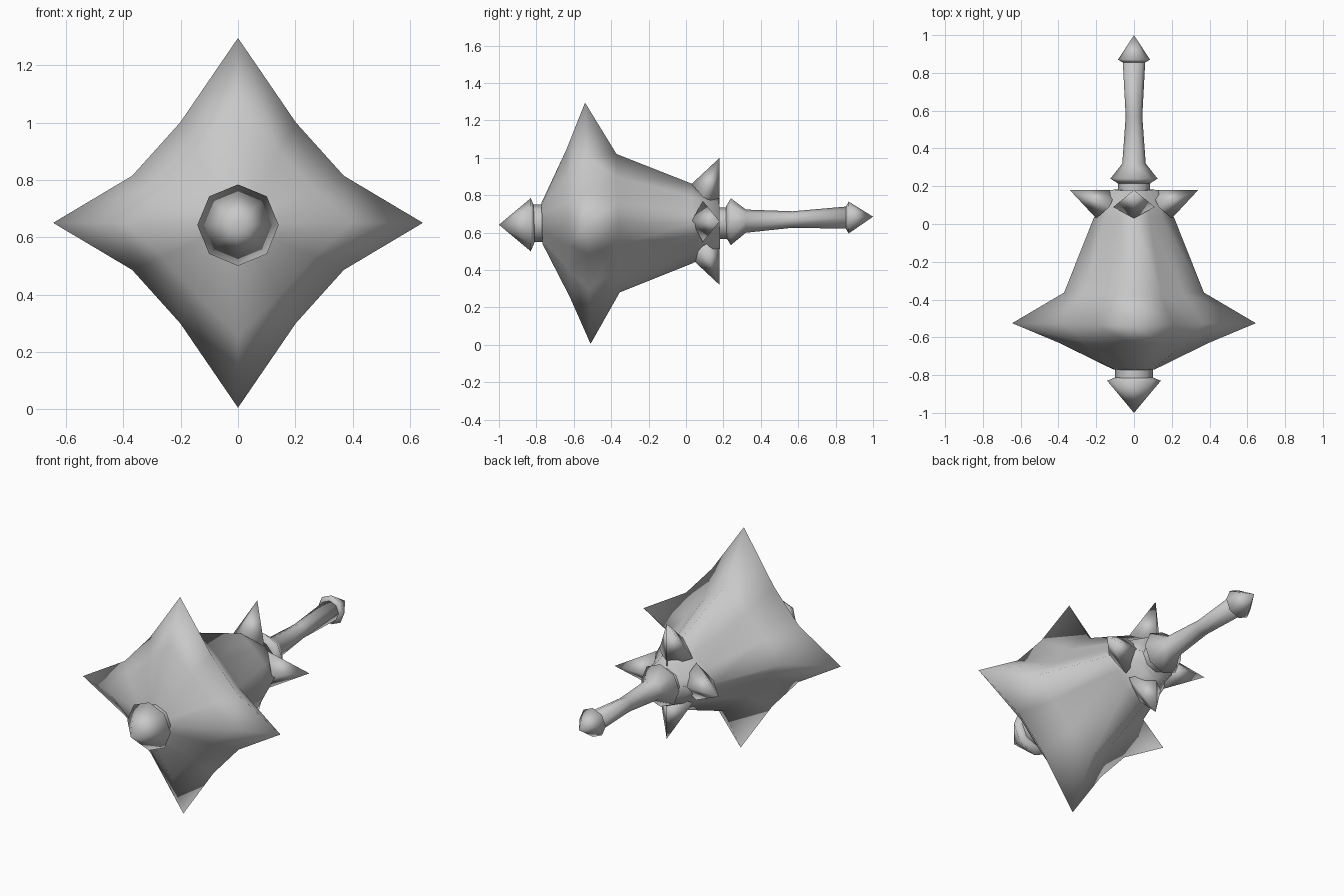
import bpy, bmesh
from math import sin, cos, radians
from mathutils import Vector

old = bpy.data.objects.get("Cube")
if old:
    bpy.data.objects.remove(old, do_unlink=True)

grey = bpy.data.materials.new("plain grey")
grey.use_nodes = True
COLOR = (0.58, 0.58, 0.58, 1)
grey.diffuse_color = COLOR
grey.node_tree.nodes["Principled BSDF"].inputs["Base Color"].default_value = COLOR

AXIS_Z = 0.65
EVEN = [45 * i for i in range(8)]
# Four ridges on the axes, with two points between each pair
RIDGED = [0, 24, 60, 90, 120, 156, 180, 204, 240, 270, 300, 336]


def finish(name, bm, angle=180):
    bmesh.ops.recalc_face_normals(bm, faces=bm.faces[:])
    mesh = bpy.data.meshes.new(name)
    bm.to_mesh(mesh)
    bm.free()
    mesh.materials.append(grey)
    obj = bpy.data.objects.new(name, mesh)
    bpy.context.collection.objects.link(obj)
    bpy.ops.object.select_all(action='DESELECT')
    obj.select_set(True)
    bpy.context.view_layer.objects.active = obj
    bpy.ops.object.shade_smooth_by_angle(angle=radians(angle))


def loft(profile, angles=EVEN, z=AXIS_Z, lean=0.0, slant=0.0):
    """Skin rings of (y, ridge radius, radius between ridges); zero makes a point."""
    bm = bmesh.new()
    rings = []
    for y, ridge, *between in profile:
        center = Vector((0, y, z + lean * y))
        if ridge == 0:
            rings.append([bm.verts.new(center)] * len(angles))
            continue
        ring = []
        for a in angles:
            r = between[0] if between and a % 90 else ridge
            up = r * sin(radians(a))
            ring.append(bm.verts.new(center + Vector((r * cos(radians(a)), -slant * up, up))))
        rings.append(ring)
    n = len(angles)
    for a, b in zip(rings, rings[1:]):
        for i in range(n):
            j = (i + 1) % n
            bm.faces.new(list(dict.fromkeys((a[i], a[j], b[j], b[i]))))
    for ring in (rings[0], rings[-1]):
        if ring[0] is not ring[1]:
            bm.faces.new(ring)
    return bm


# Body: star-shaped rim with four long points, diamond section behind it
finish("body", loft([(-0.77, 0.11, 0.11), (-0.63, 0.395, 0.29), (-0.525, 0.645, 0.404),
                     (-0.363, 0.37, 0.285), (0.035, 0.212, 0.165), (0.18, 0.135, 0.125)],
                    RIDGED, slant=0.023))

# Four small thorns around the rear of the body
for k, name in enumerate(("left", "top", "right", "bottom")):
    a = radians(90 * k)
    out, side = Vector((cos(a), 0, sin(a))), Vector((-sin(a), 0, cos(a)))
    center = Vector((0, 0, AXIS_Z + 0.01))
    bm = bmesh.new()
    base = [bm.verts.new(center + out * r + side * s + Vector((0, y, 0))) for r, s, y in
            ((0.2, 0, 0.03), (0.13, 0.11, 0.09), (0.09, 0, 0.18), (0.13, -0.11, 0.09))]
    tip = bm.verts.new(center + out * 0.34 + Vector((0, 0.18, 0)))
    bm.faces.new(base)
    for i in range(4):
        bm.faces.new((base[i], base[(i + 1) % 4], tip))
    finish(name + "_thorn", bm)

# Nose: short collar and pointed head
finish("nose_collar", loft([(-0.75, 0.1), (-0.83, 0.1)]), 50)
finish("nose_head", loft([(-0.81, 0.095), (-0.83, 0.142), (-1, 0)], z=0.642))

# Handle: collar, flared grip and pointed pommel, leaning slightly upward
finish("handle_collar", loft([(0.15, 0.085), (0.24, 0.085)]), 50)
finish("handle", loft([(0.215, 0.085), (0.24, 0.125), (0.32, 0.062), (0.57, 0.044), (0.87, 0.06)],
                      lean=0.035))
finish("pommel", loft([(0.855, 0.06), (0.87, 0.085), (1, 0)], lean=0.035))
